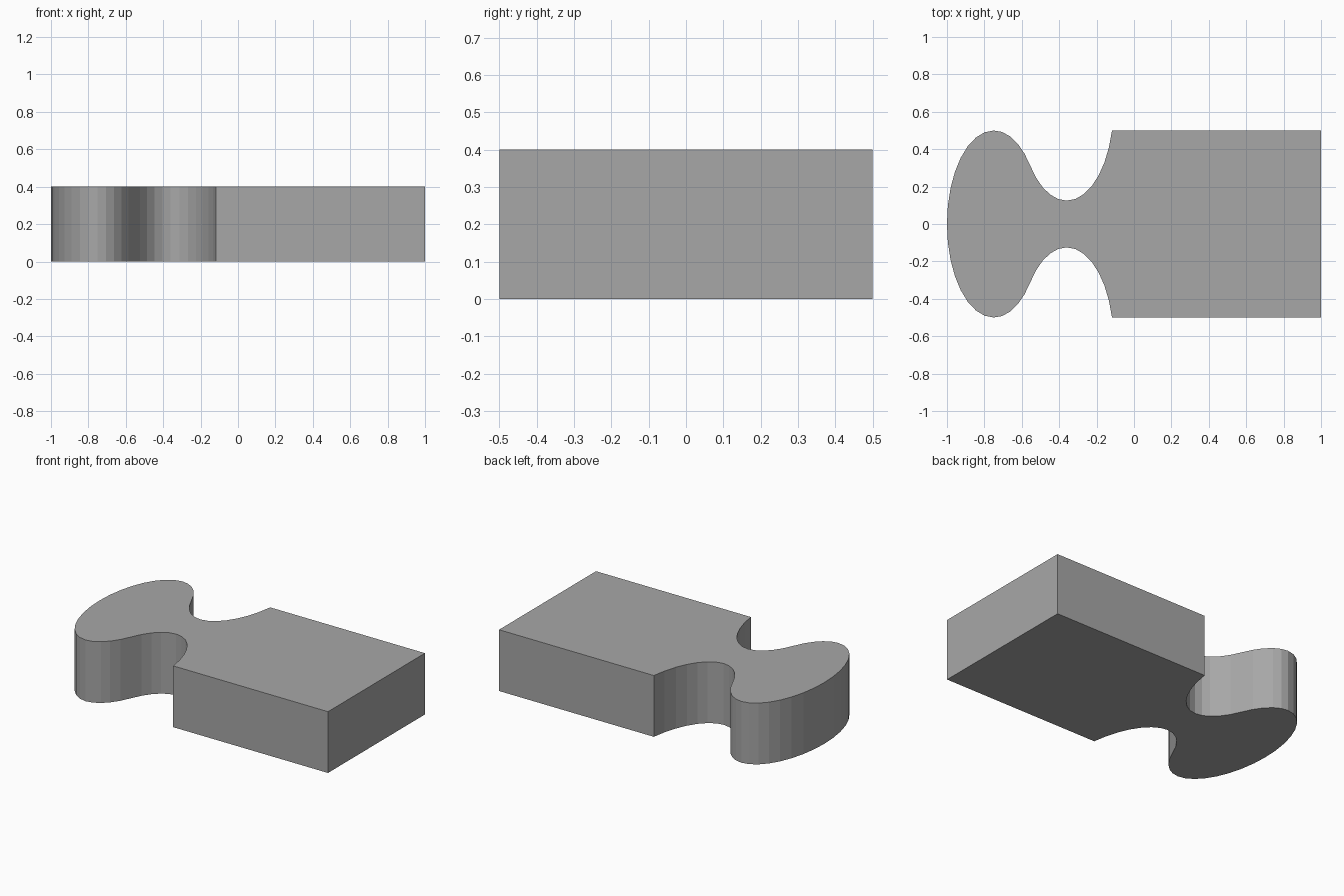
import bpy, bmesh
from math import sin, cos, radians, asin, atan2, sqrt, degrees

if "Cube" in bpy.data.objects:
    bpy.data.objects.remove(bpy.data.objects["Cube"])

HEIGHT = 0.4
R = 0.25            # x radius of head and notches (y radius is doubled)
HEAD_X = -0.75
NOTCH_Y = 0.3125    # notch centre before the y stretch
NOTCH_X = HEAD_X + sqrt((2 * R) ** 2 - NOTCH_Y ** 2)  # tangent to the head


def arc(cx, cy, start, end, steps):
    """Points on a circle arc stretched by two along y."""
    pts = []
    for i in range(steps + 1):
        a = radians(start + (end - start) * i / steps)
        pts.append((cx + R * cos(a), 2 * (cy + R * sin(a))))
    return pts


# Upper half outline: rounded head, tangent notch, square body
join = degrees(atan2(NOTCH_Y, NOTCH_X - HEAD_X))
edge = 360 + degrees(asin((0.25 - NOTCH_Y) / R))
upper = arc(HEAD_X, 0, 180, 90, 8)
upper += arc(HEAD_X, 0, 90, join, 5)[1:]
upper += arc(NOTCH_X, NOTCH_Y, 180 + join, 270, 5)[1:]
upper += arc(NOTCH_X, NOTCH_Y, 270, edge, 7)[1:]
upper.append((1.0, 0.5))

# Mirror to the lower half, skipping the shared head tip
outline = upper + [(x, -y) for x, y in reversed(upper[1:])]

# Extrude the slab
bm = bmesh.new()
base = bm.faces.new([bm.verts.new((x, y, 0)) for x, y in outline])
top = bmesh.ops.extrude_face_region(bm, geom=[base], use_keep_orig=True)
bmesh.ops.translate(bm, vec=(0, 0, HEIGHT),
                    verts=[v for v in top["geom"] if isinstance(v, bmesh.types.BMVert)])
bmesh.ops.recalc_face_normals(bm, faces=bm.faces)
mesh = bpy.data.meshes.new("puzzle_tab_block")
bm.to_mesh(mesh)
bm.free()
block = bpy.data.objects.new("puzzle_tab_block", mesh)
bpy.context.collection.objects.link(block)

# Dark grey surface
grey = bpy.data.materials.new("dark_grey")
grey.diffuse_color = (0.39, 0.39, 0.39, 1)
grey.use_nodes = True
grey.node_tree.nodes["Principled BSDF"].inputs["Base Color"].default_value = grey.diffuse_color
mesh.materials.append(grey)
